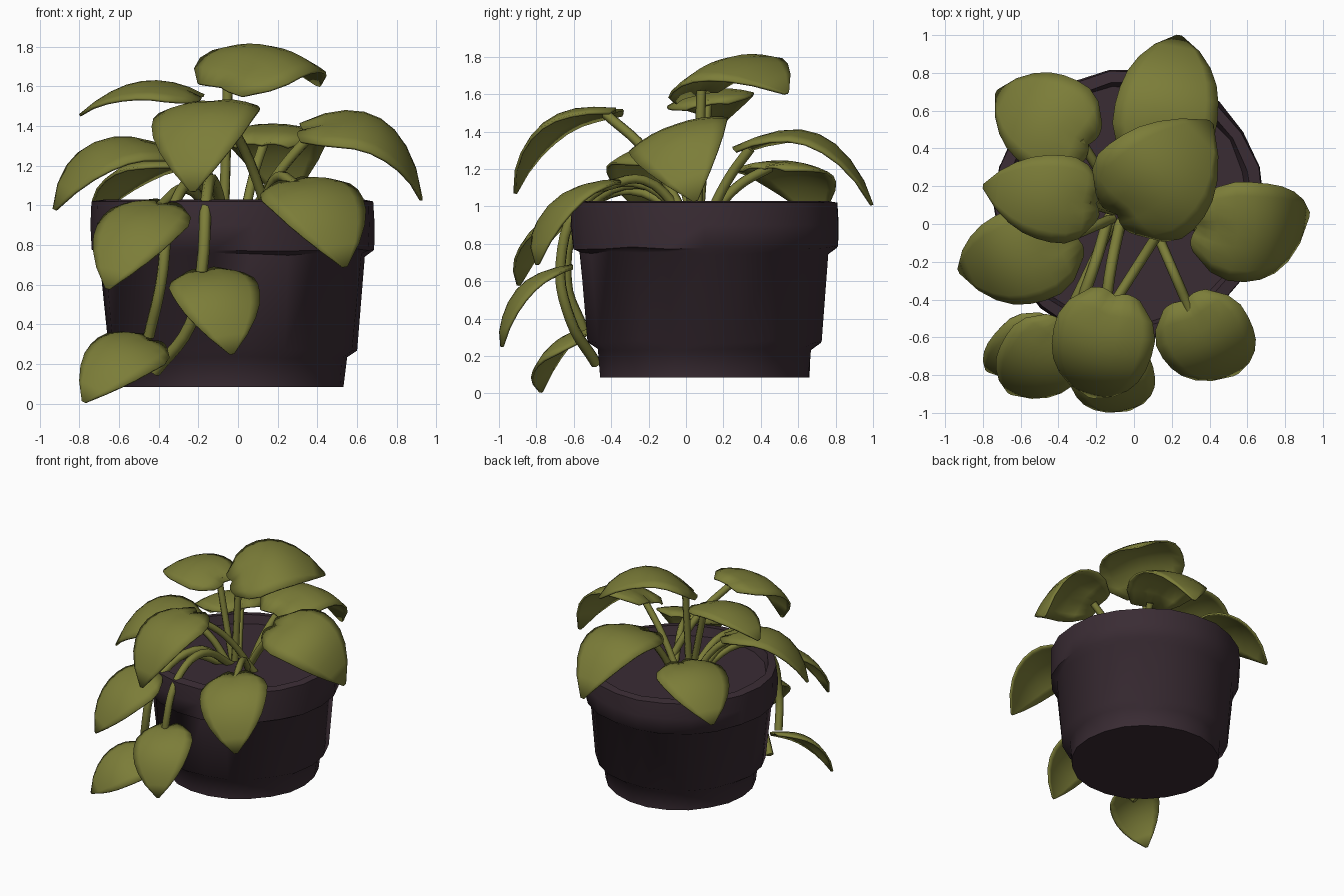
import bpy, bmesh, math, random
from mathutils import Vector, Matrix

random.seed(4)
cube = bpy.data.objects.get("Cube")
if cube:
    bpy.data.objects.remove(cube, do_unlink=True)


def make_material(name, rgb):
    mat = bpy.data.materials.new(name)
    mat.use_nodes = True
    color = (*rgb, 1)
    mat.diffuse_color = color
    bsdf = mat.node_tree.nodes["Principled BSDF"]
    bsdf.inputs["Base Color"].default_value = color
    bsdf.inputs["Roughness"].default_value = 0.8
    return mat


LEAF = make_material("olive green", (0.2, 0.205, 0.04))
POT = make_material("dark plum clay", (0.042, 0.025, 0.034))


def add_object(name, data, mat):
    obj = bpy.data.objects.new(name, data)
    bpy.context.collection.objects.link(obj)
    data.materials.append(mat)
    return obj


def smooth(obj, degrees):
    bpy.ops.object.select_all(action="DESELECT")
    obj.select_set(True)
    bpy.context.view_layer.objects.active = obj
    bpy.ops.object.shade_smooth_by_angle(angle=math.radians(degrees))


# Pot: a lathed wall with collar, foot and a soil disc, slightly worn
def make_pot(center, sides=22):
    profile = [(0.56, 0.085), (0.572, 0.23), (0.63, 0.275), (0.67, 0.75),
               (0.714, 0.78), (0.72, 0.9), (0.71, 1.02), (0.65, 1.03),
               (0.63, 0.96)]
    bm = bmesh.new()
    rings = []
    for i, (r, z) in enumerate(profile):
        ring = []
        for k in range(sides):
            a = math.tau * k / sides
            wear = random.uniform(-0.007, 0.007)
            dz = wear * 1.5 if 0 < i < 5 else 0
            ring.append(bm.verts.new(((r + wear) * math.cos(a),
                                      (r + wear) * math.sin(a), z + dz)))
        rings.append(ring)
    for low, high in zip(rings, rings[1:]):
        for k in range(sides):
            n = (k + 1) % sides
            bm.faces.new((low[k], low[n], high[n], high[k]))
    bm.faces.new(rings[0][::-1])
    bm.faces.new(rings[-1])
    mesh = bpy.data.meshes.new("pot")
    bm.to_mesh(mesh)
    bm.free()
    pot = add_object("pot", mesh, POT)
    pot.location = center
    smooth(pot, 55)


# Leaf: heart outline bent along an arch from notch to tip
OUTLINE = [0.5, 0.85, 0.99, 1.0, 0.96, 0.87, 0.7, 0.44, 0.05]


def make_leaf(name, base, tip, width, arch, roll):
    base, tip = Vector(base), Vector(tip)
    chord = tip - base
    axis = chord.normalized()
    side = axis.cross(Vector((0, 0, 1))).normalized()
    side = Matrix.Rotation(roll, 3, axis) @ side
    normal = side.cross(axis)
    control = base + chord * 0.42 + normal * arch
    across = 8
    bm = bmesh.new()
    rows = []
    for i, w in enumerate(OUTLINE):
        u = i / (len(OUTLINE) - 1)
        spine = base * (1 - u) ** 2 + control * 2 * u * (1 - u) + tip * u * u
        row = []
        for j in range(across + 1):
            v = 2 * j / across - 1
            lobe = 0.04 * math.sin(math.pi * abs(v)) * (1 - u) ** 5
            droop = 0.11 * width * (v * w) ** 2
            row.append(bm.verts.new(spine + side * (v * w * width / 2)
                                    - chord * lobe - normal * droop))
        rows.append(row)
    for a, b in zip(rows, rows[1:]):
        for j in range(across):
            bm.faces.new((a[j], a[j + 1], b[j + 1], b[j]))
    mesh = bpy.data.meshes.new(name)
    bm.to_mesh(mesh)
    bm.free()
    leaf = add_object(name, mesh, LEAF)
    smooth(leaf, 50)
    solid = leaf.modifiers.new("thickness", "SOLIDIFY")
    solid.thickness = 0.014
    return base + axis * 0.05 + normal * 0.02


# Stem: a round tube through a few points
def make_stem(name, points, radius=0.027):
    curve = bpy.data.curves.new(name, "CURVE")
    curve.dimensions = "3D"
    curve.bevel_depth = radius
    curve.bevel_resolution = 1
    curve.resolution_u = 5
    curve.use_fill_caps = True
    spline = curve.splines.new("BEZIER")
    spline.bezier_points.add(len(points) - 1)
    for p, co in zip(spline.bezier_points, points):
        p.co = co
        p.handle_left_type = p.handle_right_type = "AUTO"
    add_object(name, curve, LEAF)


make_pot((-0.025, 0.1, 0))

# name, notch, tip, width, arch, roll, stem root (None = hanging), stem bow
LEAVES = [
    ("back", (0.12, 0.29, 1.31), (0.24, 1.0, 1.01), 0.55, 0.47, 0, (0.03, 0.12), 0.03),
    ("top", (-0.09, 0.05, 1.6), (0.41, 0.54, 1.61), 0.65, 0.4, 0.2, (-0.07, 0.06), 0),
    ("back_right", (-0.24, 0.42, 1.21), (-0.73, 0.7, 0.94), 0.53, 0.28, 0, (-0.08, 0.12), 0.04),
    ("upper_right", (-0.2, 0.11, 1.55), (-0.8, 0.2, 1.46), 0.47, 0.23, -0.15, (-0.1, 0.07), 0),
    ("right", (-0.32, -0.06, 1.26), (-0.93, -0.25, 0.98), 0.53, 0.4, -0.2, (-0.11, 0.03), 0.05),
    ("left", (0.33, -0.02, 1.38), (0.93, 0.05, 1.03), 0.56, 0.45, 0.38, (0.06, 0.04), 0.03),
    ("front", (-0.1, -0.38, 1.51), (-0.23, -0.92, 1.07), 0.54, 0.37, 0.06, (0.16, 0.0), 0.08),
    ("front_left", (0.27, -0.41, 1.12), (0.54, -0.8, 0.69), 0.51, 0.31, 0.22, (0.1, 0.0), 0.12),
    ("front_right", (-0.37, -0.54, 1.01), (-0.66, -0.9, 0.58), 0.46, 0.24, -0.25, (-0.12, 0), 0.12),
    ("low_front", (-0.17, -0.64, 0.67), (-0.03, -0.99, 0.25), 0.45, 0.26, 0.18, None, 0),
    ("low_right", (-0.43, -0.53, 0.32), (-0.78, -0.78, 0.01), 0.4, 0.22, -0.5, None, 0),
]
for name, base, tip, width, arch, roll, root, bow in LEAVES:
    joint = make_leaf(name + "_leaf", base, tip, width, arch, roll)
    if root:
        start = Vector((*root, 0.94))
        bend = (start + joint) / 2 + Vector((0, 0, bow))
        make_stem(name + "_stem", [start, bend, joint])

# Trailing stems that spill over the front of the pot
make_stem("trailing_stem_front", [
    (-0.07, 0.02, 0.94), (-0.13, -0.28, 1.13), (-0.16, -0.55, 1.02),
    (-0.18, -0.67, 0.7), (-0.24, -0.62, 0.4), (-0.42, -0.48, 0.16)], 0.03)
make_stem("trailing_stem_right", [
    (-0.13, 0.05, 0.94), (-0.22, -0.25, 1.12), (-0.34, -0.56, 0.95),
    (-0.39, -0.64, 0.6), (-0.45, -0.55, 0.34)], 0.03)
